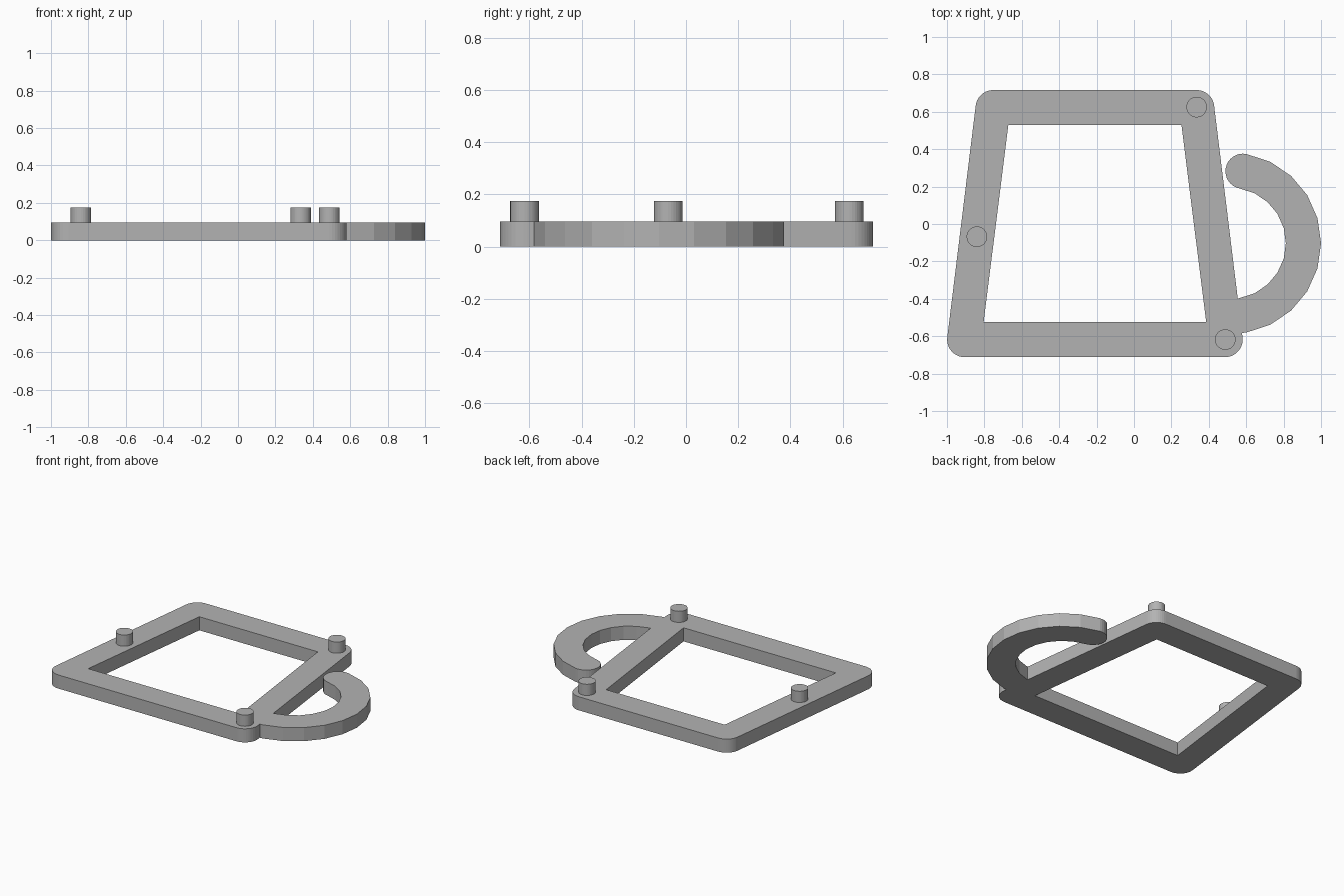
import bpy, bmesh
from math import cos, sin, radians

if "Cube" in bpy.data.objects:
    bpy.data.objects.remove(bpy.data.objects["Cube"], do_unlink=True)

THICK = 0.096      # plate thickness
R = 0.094          # half width of the bars
MID = -0.209       # symmetry line of the frame

grey = bpy.data.materials.new("plain grey")
grey.use_nodes = True
colour = (0.45, 0.45, 0.45, 1)
grey.diffuse_color = colour
grey.node_tree.nodes["Principled BSDF"].inputs["Base Color"].default_value = colour


def arc(cx, cy, r, start, end, steps):
    angles = [radians(start + (end - start) * i / steps) for i in range(steps + 1)]
    return [(cx + r * cos(a), cy + r * sin(a)) for a in angles]


def prism(name, outline, z0, z1):
    """Extrude a closed outline from z0 up to z1."""
    bm = bmesh.new()
    base = bm.faces.new([bm.verts.new((x, y, z0)) for x, y in outline])
    top = bmesh.ops.extrude_face_region(bm, geom=[base])["geom"]
    bmesh.ops.translate(bm, vec=(0, 0, z1 - z0),
                        verts=[v for v in top if isinstance(v, bmesh.types.BMVert)])
    bmesh.ops.recalc_face_normals(bm, faces=bm.faces)
    mesh = bpy.data.meshes.new(name)
    bm.to_mesh(mesh)
    bm.free()
    mesh.materials.append(grey)
    ob = bpy.data.objects.new(name, mesh)
    bpy.context.collection.objects.link(ob)
    return ob


def combine(target, other, operation):
    """Apply a boolean and discard the second object."""
    mod = target.modifiers.new(operation, "BOOLEAN")
    mod.operation, mod.solver, mod.object = operation, "EXACT", other
    bpy.context.view_layer.objects.active = target
    bpy.ops.object.modifier_apply(modifier=mod.name)
    bpy.data.objects.remove(other, do_unlink=True)


# Tapered frame with rounded outer corners
TILT = 7
corners = [(0.544, 0.622, TILT, 90), (-0.544, 0.622, 90, 180 - TILT),
           (-0.696, -0.618, 180 - TILT, 270), (0.696, -0.618, 270, 360 + TILT)]
outline = []
for x, y, a, b in corners:
    outline += arc(MID + x, y, R, a, b, 10)
frame = prism("cup_frame", outline, 0, THICK)

# Sharp-cornered opening
opening = [(MID + x, y) for x, y in
           [(0.463, 0.528), (-0.463, 0.528), (-0.595, -0.524), (0.595, -0.524)]]
combine(frame, prism("opening_cutter", opening, -0.1, 0.2), "DIFFERENCE")

# Open curved handle: a faceted band with round ends
CX, CY, RH, END = 0.515, -0.103, 0.391, 80
tip_x, tip_y = arc(CX, CY, RH, END, END, 1)[0]
band = arc(CX, CY, RH + R, -END, END, 10)
band += arc(tip_x, tip_y, R, END, END + 180, 16)[1:-1]
band += arc(CX, CY, RH - R, END, -END, 10)
band += arc(tip_x, 2 * CY - tip_y, R, 180 - END, 360 - END, 16)[1:-1]
combine(frame, prism("handle", band, 0, THICK), "UNION")

# Three round pegs on the upper face
for name, x, y in [("left_peg", 0.335, 0.625), ("front_peg", 0.488, -0.618),
                   ("right_peg", -0.84, -0.068)]:
    peg = prism(name, arc(x, y, 0.055, 0, 348.75, 31), THICK - 0.01, 0.175)
